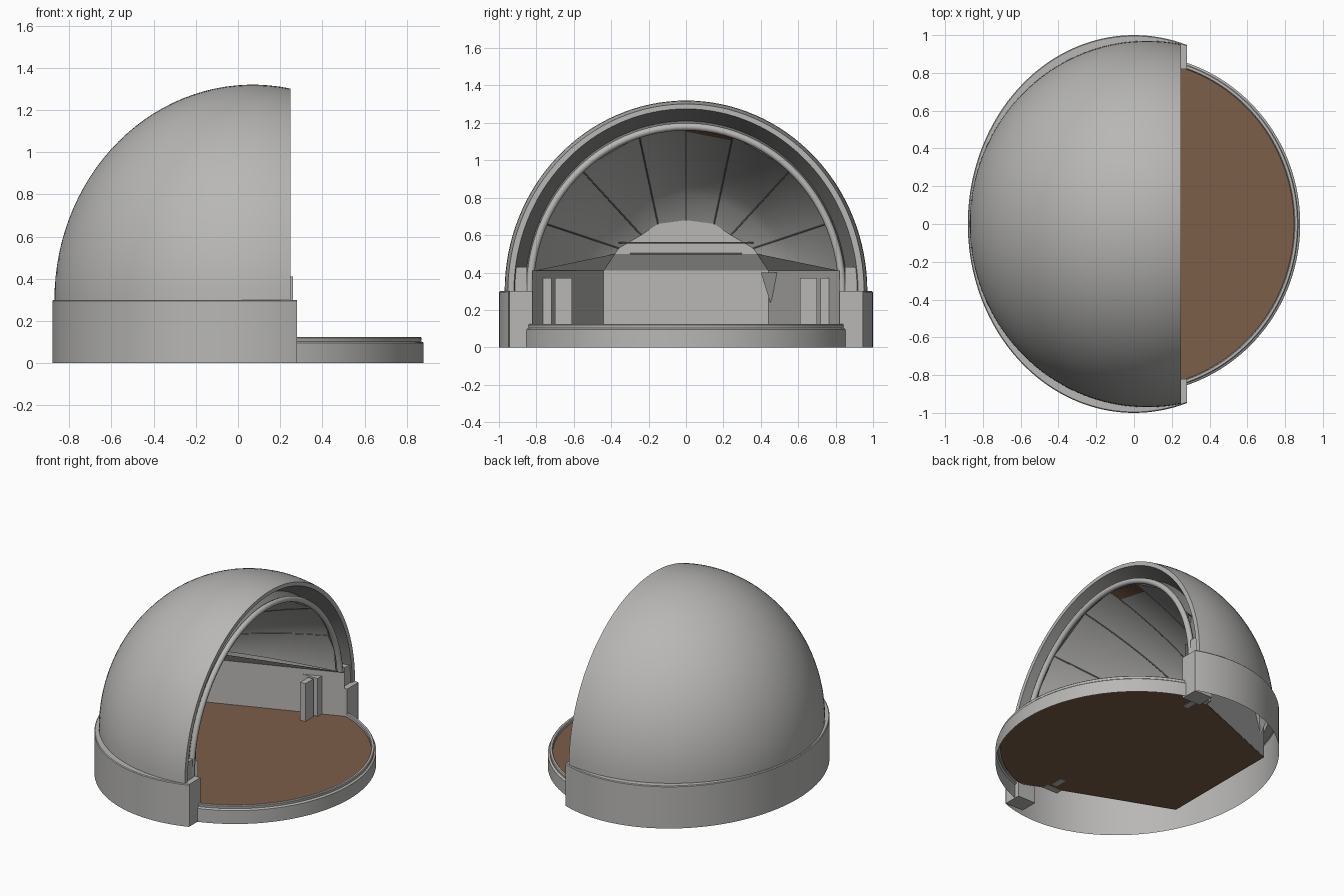
import bpy, bmesh, math
from math import sin, cos, pi, sqrt

if "Cube" in bpy.data.objects:
    bpy.data.objects.remove(bpy.data.objects["Cube"])


def material(name, rgb):
    m = bpy.data.materials.new(name)
    m.diffuse_color = (*rgb, 1)
    m.use_nodes = True
    m.node_tree.nodes["Principled BSDF"].inputs["Base Color"].default_value = m.diffuse_color
    return m


GREY = material("light_grey", (0.48, 0.475, 0.465))
DARK = material("dark_grey", (0.22, 0.22, 0.215))
BROWN = material("floor_brown", (0.2, 0.112, 0.066))


def make(name, verts, faces, mat, smooth=True, flip=False):
    me = bpy.data.meshes.new(name)
    me.from_pydata(verts, [], faces)
    bm = bmesh.new()
    bm.from_mesh(me)
    bmesh.ops.remove_doubles(bm, verts=bm.verts, dist=1e-5)
    if flip:
        bmesh.ops.reverse_faces(bm, faces=bm.faces)
    bm.to_mesh(me)
    bm.free()
    ob = bpy.data.objects.new(name, me)
    bpy.context.collection.objects.link(ob)
    me.materials.append(mat)
    if smooth:
        bpy.ops.object.select_all(action='DESELECT')
        ob.select_set(True)
        bpy.context.view_layer.objects.active = ob
        bpy.ops.object.shade_smooth_by_angle(angle=math.radians(35))
    return ob


def loft(name, rows, mat, smooth=True, flip=False):
    n = len(rows[0])
    faces = [(i * n + j, i * n + j + 1, (i + 1) * n + j + 1, (i + 1) * n + j)
             for i in range(len(rows) - 1) for j in range(n - 1)]
    return make(name, [p for r in rows for p in r], faces, mat, smooth, flip)


def box(name, x0, x1, y0, y1, z0, z1, mat=GREY):
    v = [(x, y, z) for x in (x0, x1) for y in (y0, y1) for z in (z0, z1)]
    f = [(0, 1, 3, 2), (4, 6, 7, 5), (0, 4, 5, 1), (2, 3, 7, 6), (0, 2, 6, 4), (1, 5, 7, 3)]
    return make(name, v, f, mat, False)


def arch(x, ry, rz, n=64):
    return [(x, ry * cos(pi * k / n), 0.3 + rz * sin(pi * k / n)) for k in range(n + 1)]


def ellipse_sweep(name, a, b, profile, t0, t1, n=72):
    rows = []
    for k in range(n + 1):
        t = t0 + (t1 - t0) * k / n
        rows.append([((a - d) * cos(t), (b - d) * sin(t), z) for d, z in profile])
    return loft(name, rows, GREY, flip=True)


def tube(name, pts, r, mat):
    cu = bpy.data.curves.new(name, 'CURVE')
    cu.dimensions = '3D'
    cu.bevel_depth = r
    cu.bevel_resolution = 2
    sp = cu.splines.new('POLY')
    sp.points.add(len(pts) - 1)
    for p, c in zip(sp.points, pts):
        p.co = (*c, 1)
    cu.materials.append(mat)
    ob = bpy.data.objects.new(name, cu)
    bpy.context.collection.objects.link(ob)
    return ob


# outer half dome with its front lip
t_end = math.acos(-0.18 / 0.94)
rows = []
for i in range(33):
    t = t_end * i / 32
    rows.append(arch(0.07 - 0.94 * cos(t), 0.97 * sin(t), 1.02 * sin(t)))
rows.append(arch(0.25, 0.92, 0.975))
loft("dome_shell", rows, GREY)

# recessed band inside the lip, and the return towards the lining
loft("recessed_band", [arch(0.25, 0.92, 0.975), arch(0.13, 0.86, 0.91),
                       arch(0.2, 0.83, 0.88)], DARK)

# rounded arch trim, running down to the floor
trim = [(0.22, 0.835, 0.12)] + arch(0.22, 0.835, 0.88, 48) + [(0.22, -0.835, 0.12)]
tube("arch_trim", trim, 0.02, GREY)

# base ring and the low front platform
t_ring = math.acos(0.28 / 0.88)
ellipse_sweep("base_ring", 0.88, 1.0, [(0, 0), (0, 0.295), (0.005, 0.3), (0.06, 0.3)],
              t_ring, 2 * pi - t_ring, 96)
ellipse_sweep("platform_rim", 0.88, 0.9,
              [(0, 0), (0, 0.095), (0.005, 0.1), (0.012, 0.103), (0.01, 0.12),
               (0.015, 0.125), (0.028, 0.125), (0.033, 0.12), (0.033, 0.1)],
              -1.27, 1.27)

# floor: elliptical front, angular back
t_f = math.acos(0.26 / 0.85)
floor = [(0.85 * cos(t_f * k / 24), 0.87 * sin(t_f * k / 24), 0.102) for k in range(-24, 25)]
floor += [(-0.72, 0.44, 0.102), (-0.72, -0.44, 0.102)]
make("floor", floor, [tuple(range(len(floor)))], BROWN, False)

# low angular inner wall
plan = [(0.26, -0.82), (-0.72, -0.44), (-0.72, 0.44), (0.26, 0.82)]
loft("inner_wall", [[(x, y, z) for x, y in plan] for z in (0.1, 0.41)], GREY, False)

# faceted lining between the arch and a small arch at the back
front = [(0, 1.18), (0.25, 1.13), (0.56, 0.95), (0.78, 0.67), (0.81, 0.41)]
back = [(0, 0.68), (0.15, 0.66), (0.24, 0.6), (0.36, 0.53), (0.38, 0.5)]


def full(half):
    return [(-y, z) for y, z in half[:0:-1]] + half


STEPS = 10
rows = []
for i in range(STEPS + 1):
    s = i / STEPS
    w = 0.5 * s + 0.5 * (1 - sqrt(1 - s * s))
    rows.append([(0.2 - 0.86 * s, a[0] + (b[0] - a[0]) * w, a[1] + (b[1] - a[1]) * w)
                 for a, b in zip(full(front), full(back))])
lining = loft("faceted_lining", rows, GREY, True, flip=True)
# one brown ceiling panel at the front
lining.data.materials.append(BROWN)
for p in lining.data.polygons:
    c = p.center
    if c.x > 0.1 and 0 < c.y < 0.25 and c.z > 1.05:
        p.material_index = 1

# panel seams
for j in range(1, 8):
    tube("panel_seam", [r[j] for r in rows], 0.004, DARK)

# back panel and the sloping ledge above the wall
end = rows[-1]
make("back_panel", end, [tuple(range(len(end)))], GREY, False)
ledge_low = [(x, y, 0.41) for x, y in plan]
ledge_high = [rows[0][0], end[0], end[-1], rows[0][-1]]
loft("wall_ledge", [ledge_low, ledge_high], GREY, False)
tube("ledge_line", [(-0.655, -0.3, 0.5), (-0.655, 0.3, 0.5)], 0.004, DARK)
tube("upper_ledge_line", [(-0.62, -0.36, 0.56), (-0.62, 0.36, 0.56)], 0.004, DARK)

# mirrored front pillars, filler blocks and door posts
for s in (-1, 1):
    def side(name, x0, x1, y0, y1, z0, z1):
        box(name, x0, x1, min(s * y0, s * y1), max(s * y0, s * y1), z0, z1)
    side("front_pillar", 0.14, 0.28, 0.82, 0.945, 0, 0.3)
    side("arch_foot", 0.12, 0.24, 0.85, 0.925, 0.29, 0.43)
    side("inner_post", 0.06, 0.1, 0.61, 0.7, 0.1, 0.37)
    side("outer_post", 0.0, 0.12, 0.72, 0.77, 0.1, 0.37)

# wedge bracket on the back wall
make("wall_bracket", [(-0.7, 0.4, 0.4), (-0.7, 0.53, 0.4), (-0.6, 0.4, 0.4), (-0.6, 0.53, 0.4),
                      (-0.68, 0.45, 0.24)],
     [(0, 1, 3, 2), (2, 3, 4), (0, 2, 4), (1, 4, 3), (0, 4, 1)], GREY, False)
